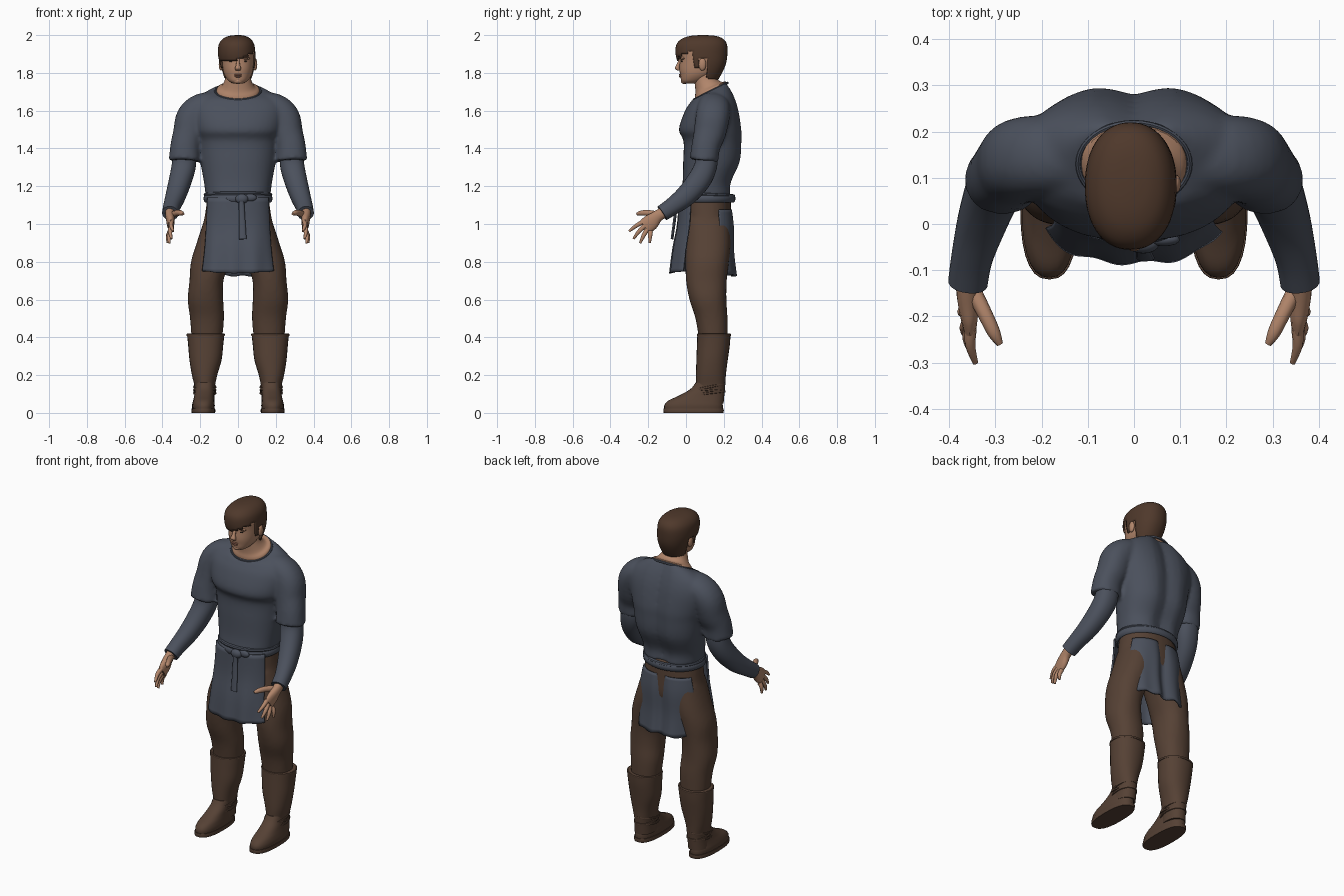
import bpy, bmesh, math
from mathutils import Vector

cube = bpy.data.objects.get("Cube")
if cube:
    bpy.data.objects.remove(cube)


def material(name, rgb):
    m = bpy.data.materials.new(name)
    m.use_nodes = True
    m.diffuse_color = (*rgb, 1)
    m.node_tree.nodes["Principled BSDF"].inputs["Base Color"].default_value = (*rgb, 1)
    return m


BLUE = material("blue_grey_cloth", (0.07, 0.081, 0.108))
BROWN = material("brown_leather", (0.092, 0.053, 0.035))
HAIR = material("dark_brown_hair", (0.078, 0.04, 0.024))
SKIN = material("skin", (0.44, 0.235, 0.145))
LIP = material("lip", (0.3, 0.13, 0.085))
DARK = material("eye_dark", (0.03, 0.02, 0.015))


def finish(bm, name, mat):
    bmesh.ops.recalc_face_normals(bm, faces=bm.faces)
    mesh = bpy.data.meshes.new(name)
    bm.to_mesh(mesh)
    bm.free()
    mesh.materials.append(mat)
    ob = bpy.data.objects.new(name, mesh)
    bpy.context.collection.objects.link(ob)
    bpy.ops.object.select_all(action="DESELECT")
    ob.select_set(True)
    bpy.context.view_layer.objects.active = ob
    bpy.ops.object.shade_smooth_by_angle(angle=math.radians(45))
    return ob


def dense(chain, k=4):
    """Smoothly interpolate the rings of a chain."""
    ext = [chain[0], *chain, chain[-1]]
    out = []
    for a, b, c, d in zip(ext, ext[1:], ext[2:], ext[3:]):
        for t in (i / k for i in range(k)):
            out.append(tuple(q + t / 2 * (r - p + t * (2 * p - 5 * q + 4 * r - s + t * (3 * q - p - 3 * r + s)))
                             for p, q, r, s in zip(a, b, c, d)))
    return out + [chain[-1]]


def both(*chains):
    return [[(s * r[0], *r[1:]) for r in c] for c in chains for s in (1, -1)]


def loft(name, chains, mat, n=28, p=2.2, flat=True, ref=(1, 0, 0), arc=None, closed=False):
    """Rings are (x, y, z, rx, ry, tilt): level when flat, else square to the path."""
    bm = bmesh.new()
    for chain in chains:
        chain = chain if closed else dense(chain)
        rings = []
        for i, r in enumerate(chain):
            u, v, tilt = Vector((1, 0, 0)), Vector((0, 1, 0)), r[5] if len(r) > 5 else 0
            if not flat:
                nxt = chain[(i + 1) % len(chain)] if closed else chain[min(i + 1, len(chain) - 1)]
                prv = chain[i - 1] if closed else chain[max(i - 1, 0)]
                t = (Vector(nxt[:3]) - Vector(prv[:3])).normalized()
                u = Vector(ref)
                u = (u - t * u.dot(t)).normalized()
                v = t.cross(u)
            a0, a1 = arc or (0, 360)
            ring = []
            for j in range(n):
                a = math.radians(a0 + (a1 - a0) * j / (n - 1 if arc else n))
                c, s = math.cos(a), math.sin(a)
                c, s = (math.copysign(abs(w) ** (2 / p), w) for w in (c, s))
                co = Vector(r[:3]) + u * c * r[3] + v * s * r[4]
                co.z += tilt * s * r[4]
                ring.append(bm.verts.new(co))
            rings.append(ring)
        pairs = list(zip(rings, rings[1:])) + ([(rings[-1], rings[0])] if closed else [])
        for lo, hi in pairs:
            for j in range(n - 1 if arc else n):
                k = (j + 1) % n
                bm.faces.new((lo[j], lo[k], hi[k], hi[j]))
        if not (arc or closed):
            bm.faces.new(rings[0])
            bm.faces.new(rings[-1])
    return finish(bm, name, mat)


def hoop(name, x, y, z, rx, ry, thick, high, mat, tilt=0, pair=False):
    path = []
    for i in range(40):
        a = math.tau * i / 40
        path.append((x + rx * math.cos(a), y + ry * math.sin(a), z + tilt * ry * math.sin(a), high, thick))
    return loft(name, both(path) if pair else [path], mat, n=8, flat=False, ref=(0, 0, 1), closed=True)


def blob(name, loc, size, mat, pair=False):
    bm = bmesh.new()
    for s in (1, -1) if pair else (1,):
        made = bmesh.ops.create_uvsphere(bm, u_segments=16, v_segments=10, radius=1)["verts"]
        bmesh.ops.scale(bm, vec=size, verts=made)
        bmesh.ops.translate(bm, vec=(s * loc[0], loc[1], loc[2]), verts=made)
    return finish(bm, name, mat)


def fuse(ob, iterations):
    m = ob.modifiers.new("fuse", "REMESH")
    m.mode, m.voxel_size, m.use_smooth_shade = "VOXEL", 0.011, True
    m = ob.modifiers.new("soften", "SMOOTH")
    m.factor, m.iterations = 0.5, iterations


def groove(ob, depth, width):
    for v in ob.data.vertices:
        if v.co.y > 0.15:
            v.co.y -= depth * math.exp(-(v.co.x / width) ** 2)


def solidify(ob, thickness, offset):
    m = ob.modifiers.new("thickness", "SOLIDIFY")
    m.thickness, m.offset = thickness, offset


# Tunic body and short sleeves, fused into one cloth
body = [(0, .11, 1.15, .172, .138, 0), (0, .115, 1.22, .18, .133, 0), (0, .14, 1.33, .2, .155, 0),
        (0, .145, 1.44, .215, .158, 0), (0, .132, 1.5, .235, .17, 0), (0, .14, 1.6, .25, .145, 0),
        (0, .145, 1.66, .225, .118, .1), (0, .135, 1.695, .165, .1, .35), (0, .13, 1.705, .125, .092, .5)]
sleeve = [(.1, .15, 1.63, .07, .08), (.19, .147, 1.61, .082, .088), (.24, .14, 1.56, .088, .09),
          (.262, .125, 1.48, .082, .085), (.28, .105, 1.41, .078, .076), (.284, .095, 1.335, .083, .076)]
tunic = loft("tunic_body", [body], BLUE, n=40, p=2.3)
groove(tunic, .025, .05)
upper_sleeves = loft("short_sleeves", both(sleeve), BLUE, flat=False)
bpy.ops.object.select_all(action="DESELECT")
upper_sleeves.select_set(True)
tunic.select_set(True)
bpy.context.view_layer.objects.active = tunic
bpy.ops.object.join()
tunic.name = "tunic"
fuse(tunic, 4)
hoop("collar", 0, .13, 1.702, .121, .089, .006, .007, BLUE, tilt=.5)

# Long under-sleeves with cuffs
forearm = [(.283, .11, 1.4, .058, .058), (.287, .105, 1.31, .064, .06), (.306, .068, 1.23, .06, .062),
           (.33, 0, 1.15, .053, .056), (.35, -.07, 1.095, .045, .047), (.359, -.126, 1.057, .043, .043)]
loft("long_sleeves", both(forearm), BLUE, flat=False)

# Hands: palm, four fingers and a thumb
palm = [(.36, -.11, 1.066, .026, .03), (.36, -.15, 1.042, .024, .031), (.357, -.185, 1.01, .021, .043),
        (.355, -.218, .985, .015, .042)]
knuckles = [(.353, -.226, 1.012), (.355, -.222, .988), (.358, -.208, .968), (.36, -.188, .96)]
tips = [(.343, -.3, .962), (.352, -.278, .922), (.363, -.243, .898), (.371, -.192, .9)]
fingers = []
for a, b in zip(knuckles, tips):
    mid = [(p + q) / 2 for p, q in zip(a, b)]
    fingers.append([(*a, .013, .013), (mid[0] + .006, mid[1], mid[2] + .004, .011, .011), (*b, .006, .006)])
thumb = [(.35, -.14, 1.048, .018, .018), (.322, -.195, 1.058, .016, .016), (.303, -.235, 1.058, .014, .014),
         (.29, -.26, 1.053, .007, .007)]
loft("palms", both(palm), SKIN, n=16, flat=False)
loft("fingers", both(*fingers, thumb), SKIN, n=10, flat=False)

# Trousers: hips and legs fused
hips = [(0, .11, 1.16, .16, .125), (0, .112, 1.05, .175, .128), (0, .115, .95, .19, .125), (0, .115, .88, .15, .1)]
leg = [(.09, .115, 1.02, .09, .115), (.112, .117, .9, .107, .12), (.146, .112, .8, .103, .115),
       (.167, .108, .7, .09, .108), (.172, .116, .6, .094, .098), (.164, .135, .5, .09, .085), (.165, .145, .38, .08, .075)]
trousers = loft("trousers", [hips] + both(leg), BROWN)
fuse(trousers, 3)

# Boots: shafts, shoes, soles and ankle ties
shaft = [(.171, .148, .418, .099, .088), (.171, .145, .36, .093, .087), (.172, .138, .28, .085, .083),
         (.177, .132, .2, .067, .079), (.176, .13, .13, .053, .076), (.178, .125, .05, .054, .074)]
shoe = [(.183, .04, .012, .058, .154), (.183, .04, .04, .06, .155), (.182, .048, .065, .056, .142),
        (.18, .075, .09, .052, .115), (.177, .108, .125, .05, .086), (.176, .125, .16, .05, .074)]
sole = [(.183, .04, 0, .062, .158), (.183, .04, .012, .063, .16), (.183, .04, .022, .062, .159)]
loft("boot_shafts", both(shaft), BROWN)
loft("shoes", both(shoe), BROWN, p=2.4)
loft("soles", both(sole), BROWN, p=2.5)
hoop("boot_rims", .171, .148, .413, .097, .086, .005, .007, BROWN, pair=True)
for i, tilt in enumerate((.12, -.1, .2)):
    hoop("ankle_tie_%d" % (i + 1), .176, .122, .105 + .016 * i, .057, .083, .005, .006, BROWN, tilt, True)
blob("tie_knots", (.18, .035, .115), (.018, .014, .011), BROWN, pair=True)

# Skirt panels below the belt
front = [(0, .09, 1.14, .172, .125), (0, .08, 1.0, .178, .122), (0, .065, .87, .187, .13), (0, .06, .74, .203, .14)]
back = [(0, .105, 1.075, .168, .137), (0, .1, .98, .188, .152), (0, .1, .85, .195, .152), (0, .1, .725, .192, .166)]
front_skirt = loft("front_skirt", [front], BLUE, n=48, p=2.5, arc=(205, 335))
back_skirt = loft("back_skirt", [back], BLUE, n=48, p=2.5, arc=(25, 155))
groove(back_skirt, .022, .03)
for panel in (front_skirt, back_skirt):
    for v in panel.data.vertices:
        hang = max(0, 1.05 - v.co.z)
        v.co.y += .016 * hang * math.sin(v.co.x * 55)
        if hang > .3:
            v.co.z += .012 * math.sin(v.co.x * 70) * (hang - .3) / .02 * .25 + .3 * v.co.x ** 2
    solidify(panel, .01, 0)

# Belt, knot and hanging tail
hoop("belt", 0, .108, 1.135, .172, .143, .011, .022, BLUE)
hoop("belt_twist", 0, .108, 1.155, .17, .14, .012, .01, BLUE, tilt=-.05)
blob("belt_knot", (.02, -.044, 1.133), (.034, .02, .026), BLUE)
blob("belt_loop", (.065, -.034, 1.14), (.034, .014, .02), BLUE)
loft("belt_tail", [[(.018, -.05, 1.14, .014, .01), (.02, -.056, 1.06, .016, .008), (.025, -.074, .92, .02, .007)]],
     BLUE, n=12, flat=False)

# Neck and head
loft("neck", [[(0, .125, 1.64, .1, .07, .5), (0, .13, 1.708, .114, .083, .5), (0, .12, 1.728, .088, .07, .35),
               (0, .105, 1.77, .068, .062, 0), (0, .1, 1.83, .065, .06, 0)]], SKIN)
loft("head", [[(0, .018, 1.743, .026, .03), (0, .035, 1.757, .05, .06), (0, .058, 1.787, .071, .088),
               (0, .073, 1.82, .081, .108), (0, .083, 1.87, .087, .116), (0, .084, 1.92, .089, .12),
               (0, .085, 1.96, .075, .1), (0, .085, 1.98, .04, .06)]], SKIN, n=32)
loft("nose", [[(0, -.027, 1.875, .008, .008), (0, -.04, 1.845, .01, .01), (0, -.046, 1.824, .016, .013),
               (0, -.036, 1.812, .012, .01)]], SKIN, n=12)
blob("brow_ridges", (.034, -.016, 1.877), (.03, .013, .009), SKIN, True)
blob("eyebrows", (.037, -.025, 1.88), (.02, .006, .004), HAIR, True)
blob("eyes", (.034, -.021, 1.861), (.013, .006, .005), DARK, True)
blob("upper_lip", (0, -.03, 1.79), (.022, .008, .005), LIP)
blob("lower_lip", (0, -.029, 1.781), (.018, .008, .005), LIP)
blob("chin", (0, -.008, 1.757), (.026, .02, .016), SKIN)
blob("ears", (.09, .087, 1.845), (.012, .02, .033), SKIN, True)

# Hair: a full cap trimmed along the hairline, with a swept fringe
hair = loft("hair", [[(0, .085, 1.755, .068, .08), (0, .087, 1.8, .082, .104), (-.003, .085, 1.85, .094, .127),
                      (-.007, .082, 1.9, .099, .137), (-.008, .083, 1.95, .094, .134), (-.007, .087, 1.98, .074, .11),
                      (-.005, .09, 1.995, .045, .07), (0, .09, 2.0, .012, .02)]], HAIR, n=60)
bm = bmesh.new()
bm.from_mesh(hair.data)


def hairline(c):
    if c.y < .04:
        return 1.858 + max(0, c.x + .02) * .5
    if c.y < .068:
        return 1.83
    return 1.873 if c.y < .112 else 1.768


trim = [f for f in bm.faces if f.calc_center_median().z < hairline(f.calc_center_median())]
bmesh.ops.delete(bm, geom=trim, context="FACES")
bm.to_mesh(hair.data)
bm.free()
solidify(hair, .012, -1)
